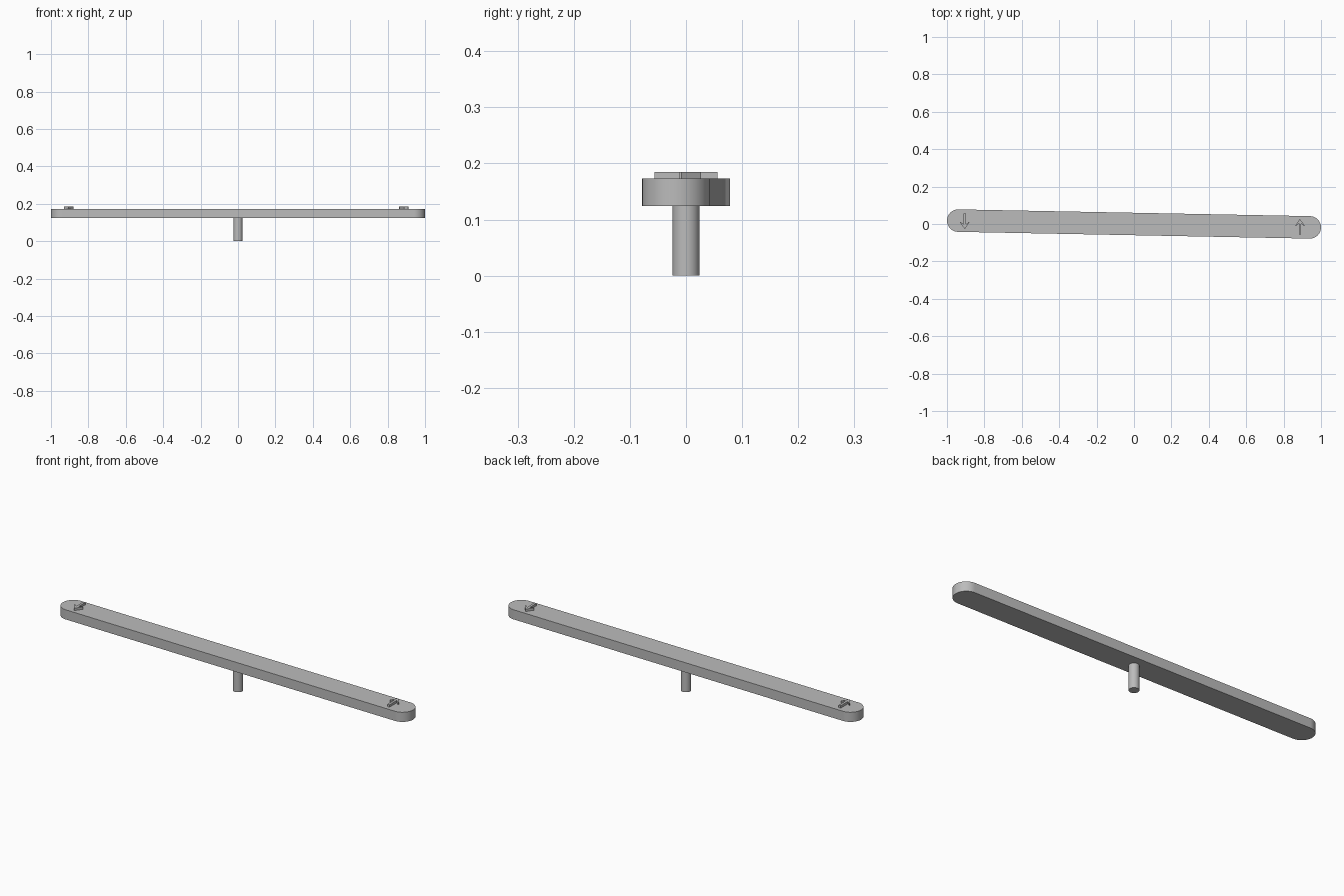
import bpy, bmesh, math
from mathutils import Matrix, Vector

cube = bpy.data.objects.get("Cube")
if cube:
    bpy.data.objects.remove(cube)

grey = bpy.data.materials.new("plain grey")
grey.use_nodes = True
colour = (0.5, 0.5, 0.5, 1)
grey.diffuse_color = colour
grey.node_tree.nodes["Principled BSDF"].inputs["Base Color"].default_value = colour


def extrude_outline(name, points, bottom, top):
    """Make a solid from a flat outline."""
    bm = bmesh.new()
    face = bm.faces.new([bm.verts.new((x, y, bottom)) for x, y in points])
    result = bmesh.ops.extrude_face_region(bm, geom=[face])
    verts = [v for v in result["geom"] if isinstance(v, bmesh.types.BMVert)]
    bmesh.ops.translate(bm, verts=verts, vec=(0, 0, top - bottom))
    bmesh.ops.recalc_face_normals(bm, faces=bm.faces)
    mesh = bpy.data.meshes.new(name)
    bm.to_mesh(mesh)
    bm.free()
    mesh.materials.append(grey)
    obj = bpy.data.objects.new(name, mesh)
    bpy.context.collection.objects.link(obj)
    bpy.ops.object.select_all(action="DESELECT")
    obj.select_set(True)
    bpy.context.view_layer.objects.active = obj
    bpy.ops.object.shade_smooth_by_angle(angle=math.radians(30))
    return obj


def arc(cx, cy, radius, start, sweep, steps):
    angles = [start + sweep * i / steps for i in range(steps + 1)]
    return [(cx + radius * math.cos(a), cy + radius * math.sin(a)) for a in angles]


# Long bar with rounded ends, turned slightly about the peg
radius, reach, tilt = 0.06, 0.94, -0.0192
outline = (arc(reach, 0, radius, -math.pi / 2, math.pi, 24)
           + arc(-reach, 0, radius, math.pi / 2, math.pi, 24))
bar = extrude_outline("bar", outline, 0.124, 0.173)
bar.data.transform(Matrix.Rotation(tilt, 4, "Z"))

# Round peg under the middle
peg = arc(0, 0, 0.024, 0, math.tau, 32)[:-1]
extrude_outline("peg", peg, 0, 0.125)

# Raised direction arrows, one pointing back and one pointing front
half = [(0.0, 0.027), (0.025, -0.008), (0.023, -0.012),
        (0.006, 0.002), (0.006, -0.056)]
arrow = half + [(-x, y) for x, y in reversed(half[1:])]
for name, x, turn in (("left_arrow", 0.887, 1), ("right_arrow", -0.905, -1)):
    points = [(x + turn * px, turn * py) for px, py in arrow]
    extrude_outline(name, points, 0.172, 0.185)
